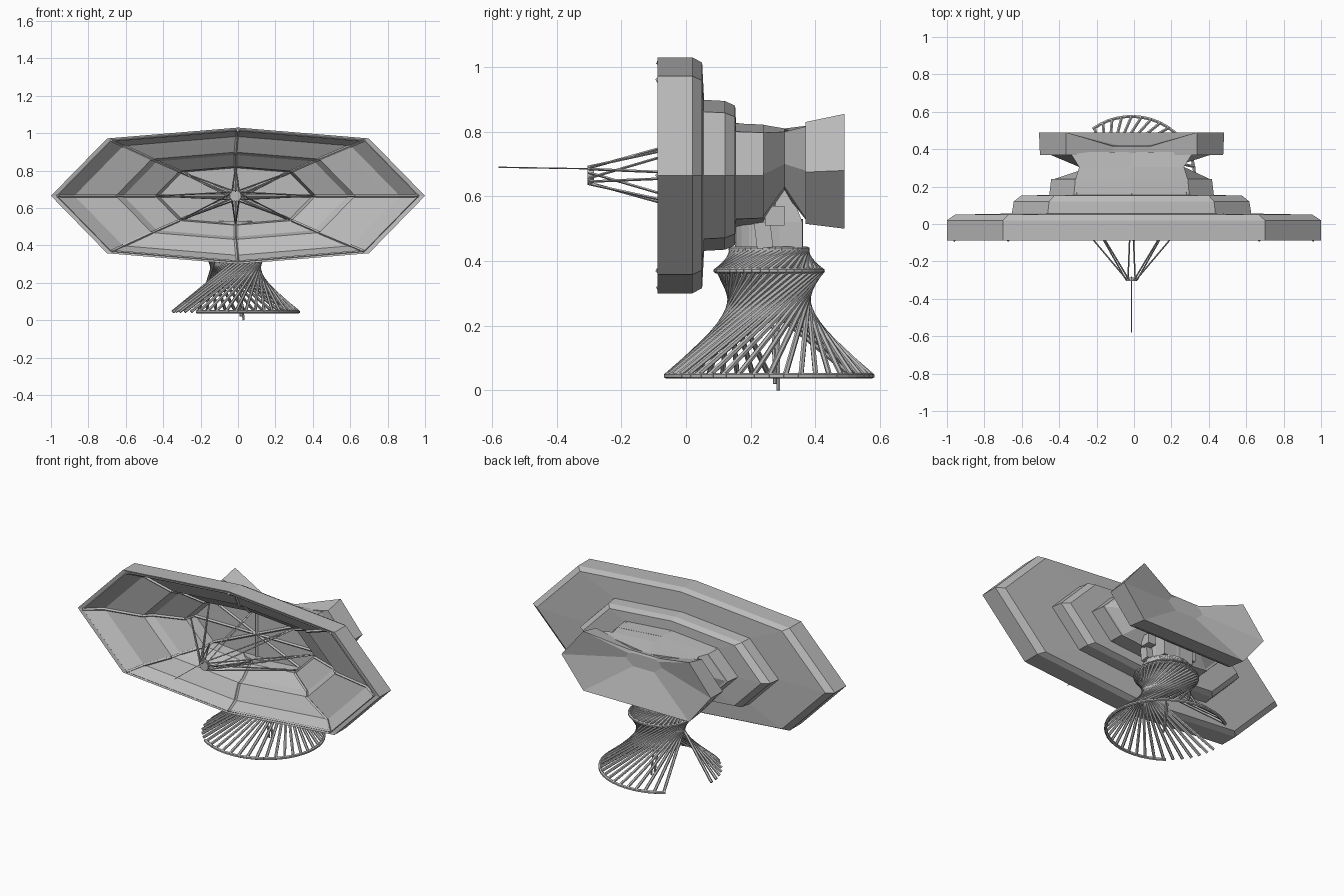
import bpy, bmesh, math
from mathutils import Vector

if "Cube" in bpy.data.objects:
    bpy.data.objects.remove(bpy.data.objects["Cube"])

grey = bpy.data.materials.new("light grey metal")
grey.diffuse_color = (0.5, 0.5, 0.5, 1)
grey.use_nodes = True
grey.node_tree.nodes["Principled BSDF"].inputs["Base Color"].default_value = grey.diffuse_color
ZC = 0.665                      # height of the dish axis
CX = -0.013                     # slight sideways offset of the inner parts


def finish(name, bm):
    bmesh.ops.recalc_face_normals(bm, faces=bm.faces)
    me = bpy.data.meshes.new(name)
    bm.to_mesh(me)
    bm.free()
    me.materials.append(grey)
    ob = bpy.data.objects.new(name, me)
    bpy.context.collection.objects.link(ob)
    return ob


def loft(name, rings, close=False):
    """Bridge equal rings of points; cap the ends or join last to first."""
    bm = bmesh.new()
    vs = [[bm.verts.new(p) for p in r] for r in rings]
    n = len(vs[0])
    pairs = list(zip(vs, vs[1:])) + ([(vs[-1], vs[0])] if close else [])
    for a, b in pairs:
        for i in range(n):
            j = (i + 1) % n
            bm.faces.new((a[i], a[j], b[j], b[i]))
    if not close:
        bm.faces.new(vs[0])
        bm.faces.new(vs[-1])
    return finish(name, bm)


def rods(name, paths, r, sides=6):
    """Many straight-segment bars in one object."""
    bm = bmesh.new()
    for path in paths:
        for a, b in zip(path, path[1:]):
            a, b = Vector(a), Vector(b)
            d = b - a
            m = d.to_track_quat('Z', 'Y').to_matrix().to_4x4()
            m.translation = (a + b) / 2
            bmesh.ops.create_cone(bm, cap_ends=True, segments=sides, radius1=r,
                                  radius2=r, depth=d.length, matrix=m)
    return finish(name, bm)


def box(name, c, s, rot=0.0):
    bm = bmesh.new()
    bmesh.ops.create_cube(bm, size=1)
    for v in bm.verts:
        v.co = Vector((v.co.x * s[0], v.co.y * s[1], v.co.z * s[2]))
    ob = finish(name, bm)
    ob.location = c
    ob.rotation_euler.x = rot
    return ob


# wide octagon shared by every dish tier
OCT = [(1, 0), (.7, .307), (0, .365), (-.7, .307),
       (-1, 0), (-.7, -.307), (0, -.365), (.7, -.307)]


def octagon(s, y):
    cx = CX * min(1, 3 * (1 - s))
    return [(cx + x * s, y, ZC + z * s) for x, z in OCT]


# dish: stepped outside, sloping inside
inner = [(.965, -.083), (.87, -.012), (.81, .0), (.64, .035), (.60, .075),
         (.43, .135), (.41, .20)]
outer = [(1, -.088), (1, .02), (.955, .05), (.64, .056), (.63, .12),
         (.59, .152), (.44, .155), (.43, .24)]
loft("dish", [octagon(.41, .20)] + [octagon(*p) for p in inner[-2::-1]]
     + [octagon(*p) for p in outer])

# ribs following the inside of the dish
ribs = []
for i in range(8):
    path = [Vector(octagon(s, y - .006)[i]) for s, y in inner]
    ribs.append(path + [Vector((CX, .194, ZC))])
rods("dish_ribs", ribs, .008, 4)
rods("rim_bars", [octagon(.965, -.08) + octagon(.965, -.08)[:1]], .007, 4)

# feed struts, small head and needle
feed = []
for i in range(8):
    foot = octagon(.42, .17)[i]
    a = math.atan2(OCT[i][1], OCT[i][0])
    for k in (-.7, .7):
        feed.append([foot, (CX + .03 * math.cos(a + k), -.3,
                            ZC + .03 * math.sin(a + k))])
rods("feed_struts", feed, .004, 4)
rods("feed_head", [[(CX, -.305, ZC), (CX, -.285, ZC)]], .03, 10)
rods("feed_needle", [[(CX, -.58, .69), (CX, -.28, .685)]], .002, 4)

# pinched body between dish and rear housing


def section(half, y):
    return [(CX + x, y, z) for x, z in half]


waist = [(.22, .70), (.28, .80), (0, .81), (-.28, .80),
         (-.22, .70), (-.17, .63), (0, .61), (.17, .63)]
rear = [(.47, .675), (.33, .82), (0, .775), (-.33, .82),
        (-.47, .675), (-.33, .51), (0, .51), (.33, .51)]
loft("rear_body", [octagon(.43, .235), section(waist, .305), section(rear, .385)])

# rear housing: two wings with a sunken notch plate between
front = [(.49, .675), (.35, .83), (.1, .775), (-.1, .775),
         (-.35, .83), (-.49, .675), (-.35, .515), (.35, .515)]
back = [(.495, .68), (.35, .855), (.1, .785), (-.1, .785),
        (-.35, .855), (-.495, .68), (-.35, .50), (.35, .50)]
notch = [(.12, .735), (.10, .765), (.07, .775), (-.07, .775),
         (-.10, .765), (-.12, .735), (-.07, .695), (.07, .695)]
back_ring = section(back, .49)
for i in (2, 3):
    x, y, z = back_ring[i]
    back_ring[i] = (x, .415, z)
front_ring = [(x, y, z) for x, y, z in section(front, .37)]
loft("rear_housing", [front_ring, back_ring, section(notch, .42)])

# pedestal
PX, PY = -.013, .257


def on(r, a, z):
    return (PX + r * 1.06 * math.cos(a), PY + r * math.sin(a), z)


N = 40
step = 2 * math.pi / N
twist = math.radians(110)
lower, upper = [], []
for i in range(N):
    a = i * step
    if not 130 < math.degrees(a) < 175:          # open part of the base
        lower.append([on(.318, a, .045), on(.165, a + twist, .37)])
    upper.append([on(.165, a, .37), on(.118, a + math.radians(50), .437)])
rods("pedestal_rods", lower, .0085)
rods("collar_rods", upper, .008)
rods("base_ring", [[on(.318, math.radians(t), .045)
                    for t in range(-128, 129, 8)]], .009)
for nm, r, z in (("collar_ring", .165, .37), ("neck_ring", .118, .437)):
    rods(nm, [[on(r, k * step, z) for k in range(N + 1)]], .008)

# neck column with hinge blocks, and foot spike under the centre
rods("neck_column", [[(PX, PY, .43), (PX, PY, .53)]], .105, 20)
loft("neck_bracket", [[(PX + sx * w, y, z) for sx, y in
                       ((-1, y0), (1, y0), (1, y1), (-1, y1))]
                      for w, y0, y1, z in ((.10, .25, .36, .44), (.10, .26, .36, .52),
                                           (.09, .29, .32, .625))])
for s in (-1, 1):
    box("hinge_block", (PX + s * .12, .24, .48), (.05, .05, .08), .12)
    box("hinge_arm", (PX + s * .14, .275, .54), (.05, .06, .06))
rods("foot_spike", [[(.03, .285, 0), (.01, .285, .22)],
                    [(.015, .275, .02), (-.01, .27, .2)]], .006)
